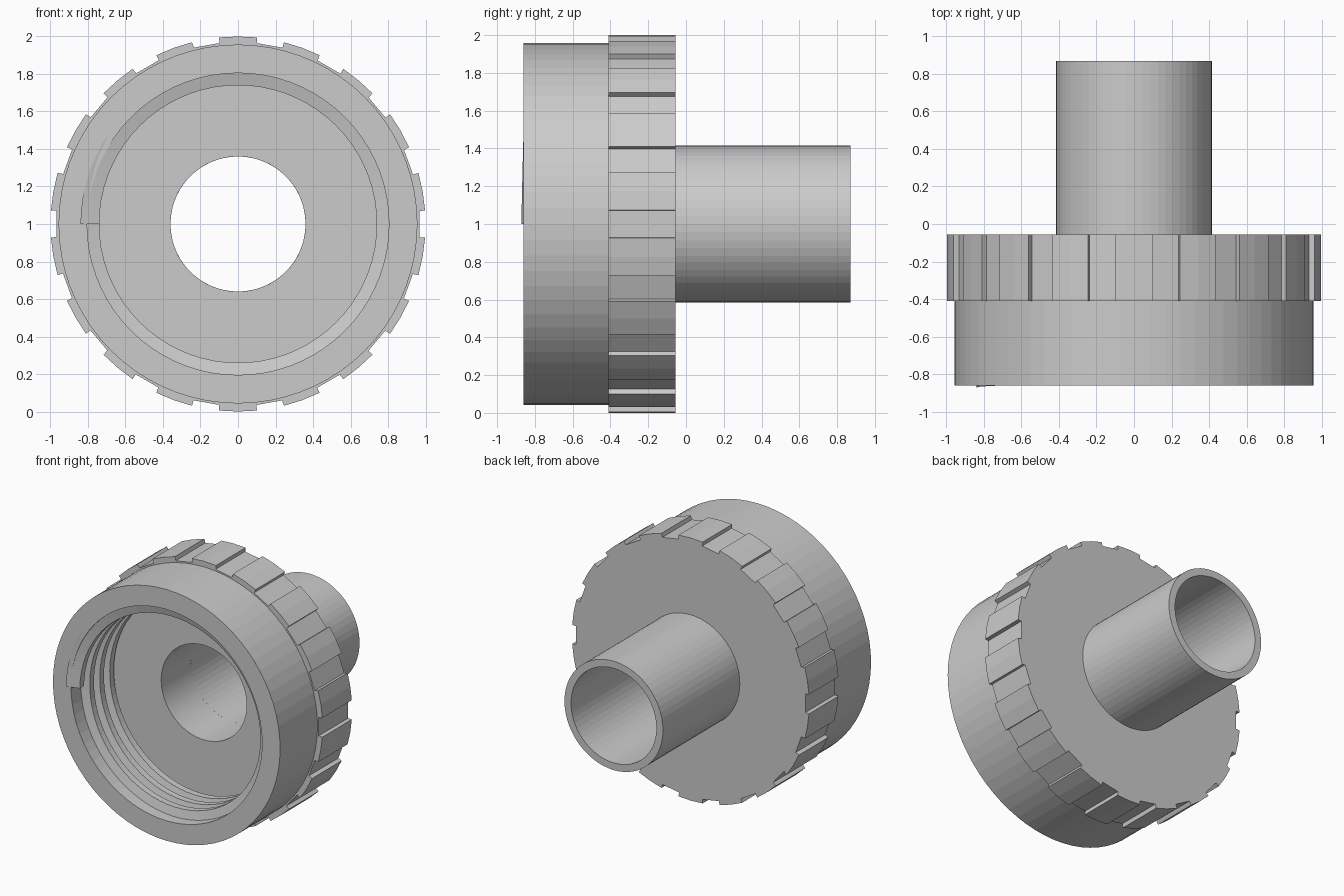
import bpy, bmesh
from math import sin, cos, pi, radians

if "Cube" in bpy.data.objects:
    bpy.data.objects.remove(bpy.data.objects["Cube"])

CZ = 1.0  # height of the part's axis, which runs along y


def circle(r, n):
    return [(r * sin(2 * pi * i / n), r * cos(2 * pi * i / n)) for i in range(n)]


def finish(bm, name):
    bmesh.ops.recalc_face_normals(bm, faces=bm.faces)
    me = bpy.data.meshes.new(name)
    bm.to_mesh(me)
    bm.free()
    ob = bpy.data.objects.new(name, me)
    bpy.context.collection.objects.link(ob)
    return ob


def hollow_prism(name, outer, inner, y0, y1):
    """Ring-shaped prism along y from two (x, z) loops of equal length."""
    bm = bmesh.new()
    loops = [[bm.verts.new((x, y, CZ + z)) for x, z in loop]
             for loop, y in ((outer, y0), (outer, y1), (inner, y1), (inner, y0))]
    n = len(outer)
    for k in range(4):
        a, b = loops[k], loops[(k + 1) % 4]
        for i in range(n):
            j = (i + 1) % n
            bm.faces.new((a[i], a[j], b[j], b[i]))
    return finish(bm, name)


# Threaded cup at the front
hollow_prism("cap_shell", circle(0.957, 72), circle(0.805, 72), -0.86, -0.41)

# Solid flange with 18 raised grip pads
pads = []
for k in range(18):
    for da, r in ((-5.8, 0.97), (-5.8, 1.0), (0, 1.0), (5.8, 1.0), (5.8, 0.97)):
        a = radians(20 * k + da)
        pads.append((r * sin(a), r * cos(a)))
hollow_prism("grip_flange", pads, circle(0.36, 90), -0.41, -0.055)

# Outlet tube at the back
hollow_prism("outlet_tube", circle(0.415, 60), circle(0.36, 60), -0.055, 0.87)

# Internal helical thread, its root sunk into the cup wall
PITCH, TURNS, STEPS = 0.12, 3.25, 72
profile = [(0.84, -0.05), (0.74, -0.025), (0.74, 0.025), (0.84, 0.05)]
bm = bmesh.new()
rows = []
for i in range(int(TURNS * STEPS) + 1):
    t = 2 * pi * i / STEPS
    y = -0.822 + PITCH * i / STEPS
    rows.append([bm.verts.new((-r * cos(t), y + dy, CZ + r * sin(t)))
                 for r, dy in profile])
for a, b in zip(rows, rows[1:]):
    for k in range(4):
        m = (k + 1) % 4
        bm.faces.new((a[k], a[m], b[m], b[k]))
bm.faces.new(rows[0])
bm.faces.new(rows[-1])
finish(bm, "internal_thread")
